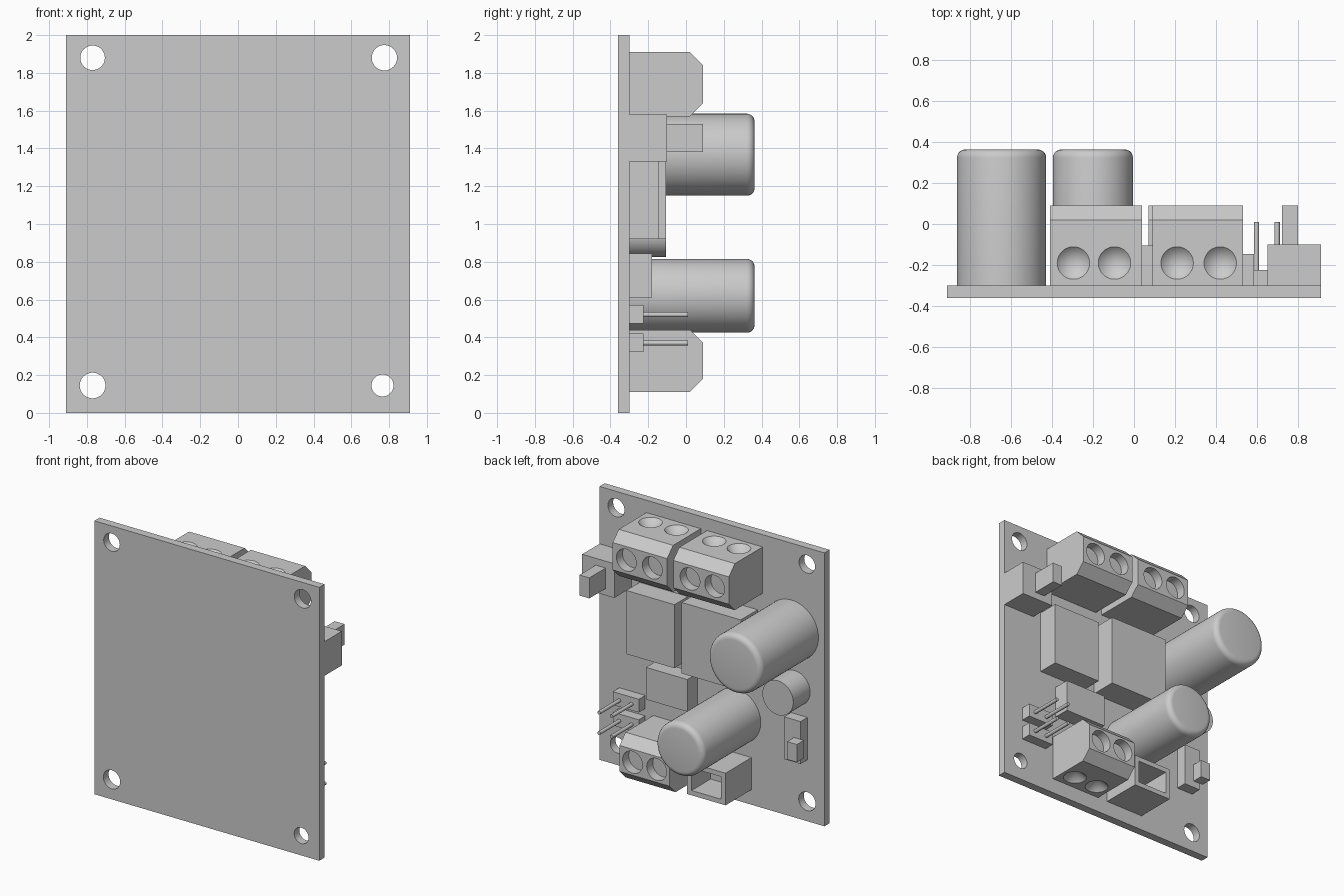
import bpy, bmesh, math
from mathutils import Matrix, Vector

if "Cube" in bpy.data.objects:
    bpy.data.objects.remove(bpy.data.objects["Cube"])

grey = bpy.data.materials.new("light_grey")
grey.use_nodes = True
grey.diffuse_color = (0.6, 0.6, 0.6, 1)
grey.node_tree.nodes["Principled BSDF"].inputs["Base Color"].default_value = (0.6, 0.6, 0.6, 1)

FRONT, BACK = -0.36, -0.30     # the two faces of the board


def finish(name, bm):
    bmesh.ops.recalc_face_normals(bm, faces=bm.faces)
    mesh = bpy.data.meshes.new(name)
    bm.to_mesh(mesh)
    bm.free()
    mesh.materials.append(grey)
    ob = bpy.data.objects.new(name, mesh)
    bpy.context.collection.objects.link(ob)
    return ob


def activate(ob):
    bpy.ops.object.select_all(action='DESELECT')
    ob.select_set(True)
    bpy.context.view_layer.objects.active = ob


def smooth(ob):
    activate(ob)
    bpy.ops.object.shade_smooth_by_angle(angle=math.radians(35))


def box(name, x, y, z):
    bm = bmesh.new()
    size = [b - a for a, b in (x, y, z)]
    mid = [(a + b) / 2 for a, b in (x, y, z)]
    bmesh.ops.create_cube(bm, size=1,
                          matrix=Matrix.Translation(mid) @ Matrix.Diagonal((*size, 1)))
    return finish(name, bm)


def rod(name, start, end, r, r_end=None, sides=48):
    """Cylinder or cone from start to end."""
    a, b = Vector(start), Vector(end)
    turn = (b - a).to_track_quat('Z', 'Y').to_matrix().to_4x4()
    bm = bmesh.new()
    bmesh.ops.create_cone(bm, cap_ends=True, segments=sides, radius1=r,
                          radius2=r if r_end is None else r_end, depth=(b - a).length,
                          matrix=Matrix.Translation((a + b) / 2) @ turn)
    return finish(name, bm)


def cut(ob, cutters):
    for c in cutters:
        c.hide_render = True
        mod = ob.modifiers.new("cut", 'BOOLEAN')
        mod.operation = 'DIFFERENCE'
        mod.solver = 'EXACT'
        mod.object = c
        activate(ob)
        bpy.ops.object.modifier_apply(modifier=mod.name)
        bpy.data.objects.remove(c)


# Circuit board with four mounting holes
board = box("circuit_board", (-0.91, 0.91), (FRONT, BACK), (0, 2))
cut(board, [rod("hole_cutter", (x, -0.5, z), (x, -0.2, z), r)
            for x, z, r in ((-0.77, 1.88, 0.065), (0.775, 1.88, 0.067),
                            (-0.77, 0.145, 0.068), (0.765, 0.145, 0.058))])
smooth(board)


# Screw terminals: chamfered profile, screw holes outward, wire funnels on one side
def terminal(name, x, z, holes, side):
    y_in, y_out, c = 0.02, 0.09, 0.07
    profile = ((BACK, z[0]), (y_in, z[0]), (y_out, z[0] + c),
               (y_out, z[1] - c), (y_in, z[1]), (BACK, z[1]))
    bm = bmesh.new()
    face = bm.faces.new([bm.verts.new((x[0], py, pz)) for py, pz in profile])
    moved = bmesh.ops.extrude_face_region(bm, geom=[face])["geom"]
    bmesh.ops.translate(bm, vec=(x[1] - x[0], 0, 0),
                        verts=[v for v in moved if isinstance(v, bmesh.types.BMVert)])
    ob = finish(name, bm)
    mid, edge = sum(z) / 2, z[1] if side > 0 else z[0]
    cutters = []
    for h in holes:
        cutters.append(rod("screw_cutter", (h, 0.02, mid), (h, 0.2, mid), 0.08))
        cutters.append(rod("wire_cutter", (h, -0.19, edge + side * 0.001),
                           (h, -0.19, edge - side * 0.08), 0.08, 0))
    cut(ob, cutters)
    smooth(ob)


terminal("output_terminal_right", (-0.41, 0.04), (1.57, 1.91), (-0.295, -0.095), 1)
terminal("output_terminal_left", (0.09, 0.53), (1.57, 1.91), (0.21, 0.42), 1)
terminal("input_terminal", (0.07, 0.475), (0.11, 0.44), (0.37, 0.175), -1)


# Capacitors with a rounded outer rim
def capacitor(name, x, z, r, top, rim):
    ob = rod(name, (x, BACK, z), (x, top, z), r, sides=64)
    if rim:
        bm = bmesh.new()
        bm.from_mesh(ob.data)
        edges = [e for e in bm.edges if all(v.co.y > top - 0.001 for v in e.verts)]
        bmesh.ops.bevel(bm, geom=edges, offset=rim, segments=5, profile=0.5, affect='EDGES')
        bm.to_mesh(ob.data)
        bm.free()
    smooth(ob)


capacitor("large_capacitor", -0.645, 1.367, 0.217, 0.363, 0.04)
capacitor("medium_capacitor", -0.2, 0.62, 0.195, 0.363, 0.04)
capacitor("small_capacitor", -0.67, 0.95, 0.125, -0.105, 0)

# Plain blocks
box("inductor_left", (0.195, 0.585), (BACK, -0.145), (0.92, 1.385))
box("inductor_right", (-0.37, 0.108), (BACK, -0.105), (0.92, 1.44))
box("chip", (0.115, 0.45), (BACK, -0.18), (0.61, 0.845))

# Power switch on the board edge
box("power_switch_body", (0.65, 0.91), (BACK, -0.10), (1.33, 1.58))
box("power_switch_lever", (0.72, 0.80), (-0.10, 0.09), (1.38, 1.53))

# Small slide switch
box("slide_switch_body", (-0.773, -0.64), (BACK, -0.22), (0.45, 0.76))
box("slide_switch_lever", (-0.80, -0.72), (-0.22, -0.14), (0.50, 0.63))

# Hollow socket
socket = box("socket", (-0.32, -0.01), (BACK, 0), (0.11, 0.345))
cut(socket, [box("socket_cutter", (-0.285, -0.045), (-0.22, 0.1), (0.145, 0.31))])

# Two pin headers, two pins each
for label, z in (("upper", 0.52), ("lower", 0.37)):
    box(label + "_pin_header", (0.54, 0.75), (BACK, -0.225), (z - 0.047, z + 0.05))
    for i, x in enumerate((0.597, 0.697)):
        smooth(rod(f"{label}_pin_{i + 1}", (x, -0.225, z), (x, 0.01, z), 0.013, sides=16))
